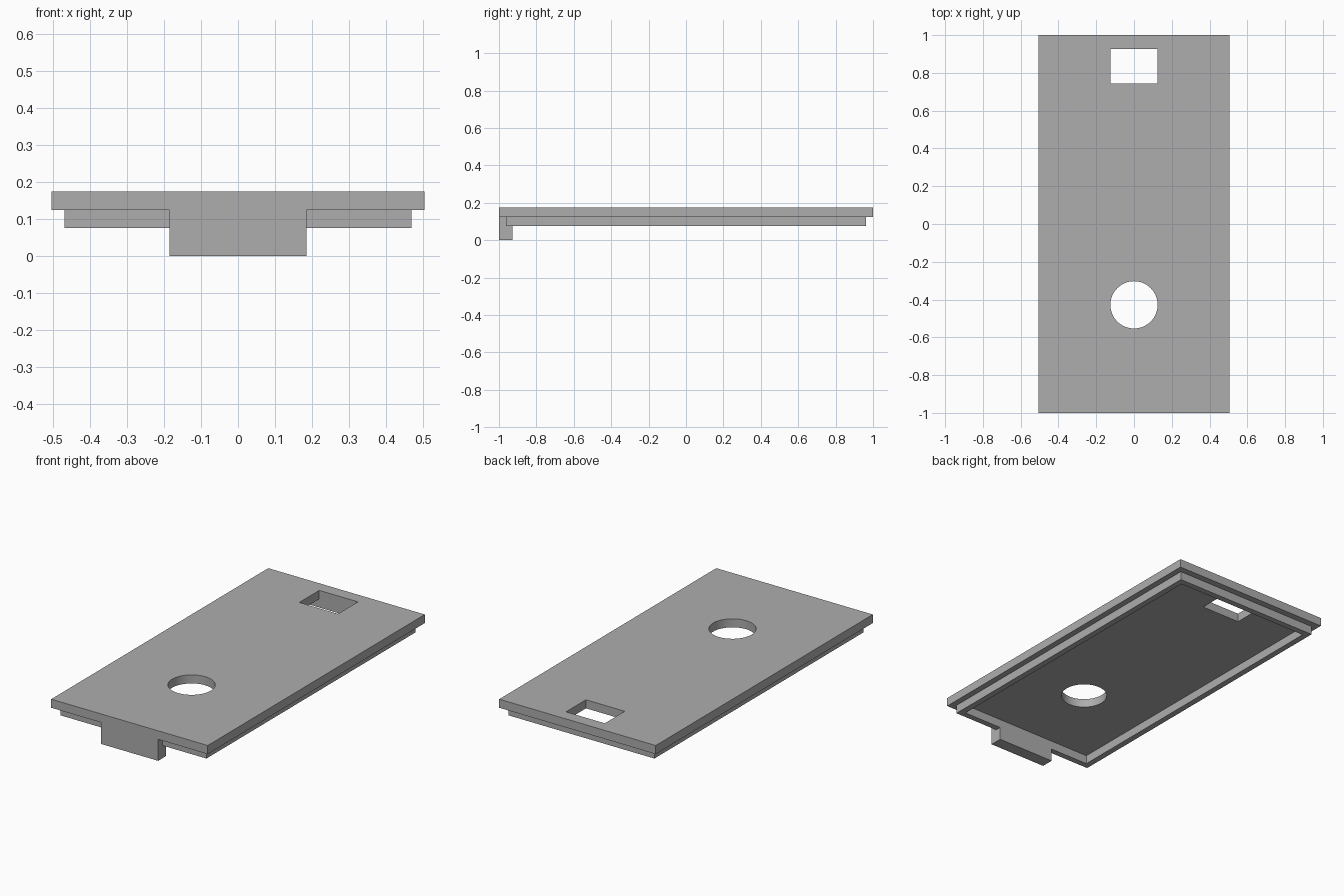
import bpy
from mathutils import Vector

default = bpy.data.objects.get("Cube")
if default:
    bpy.data.objects.remove(default, do_unlink=True)

# Single grey plastic
grey = bpy.data.materials.new("grey_plastic")
grey.use_nodes = True
colour = (0.42, 0.42, 0.42, 1)
grey.diffuse_color = colour
grey.node_tree.nodes["Principled BSDF"].inputs["Base Color"].default_value = colour


def box(name, low, high):
    """Axis-aligned box between two corners."""
    low, high = Vector(low), Vector(high)
    bpy.ops.mesh.primitive_cube_add(size=1, location=(low + high) / 2)
    obj = bpy.context.object
    obj.name = name
    obj.scale = high - low
    bpy.ops.object.transform_apply(location=True, rotation=False, scale=True)
    obj.data.materials.append(grey)
    return obj


def combine(target, other, operation):
    """Apply a boolean and discard the operand."""
    mod = target.modifiers.new(operation.lower(), "BOOLEAN")
    mod.operation = operation
    mod.solver = "EXACT"
    mod.object = other
    bpy.context.view_layer.objects.active = target
    bpy.ops.object.modifier_apply(modifier=mod.name)
    bpy.data.objects.remove(other, do_unlink=True)


HALF_W, HALF_L = 0.505, 1.0       # plate
RIM_X, RIM_Y = 0.47, 0.962        # outside of the rim
WALL = 0.035                      # rim thickness
IN_X, IN_Y = RIM_X - WALL, RIM_Y - WALL
RIM_Z, PLATE_Z, TOP = 0.075, 0.125, 0.175

# Locating rim under the plate
rim = box("rim", (-RIM_X, -RIM_Y, RIM_Z), (RIM_X, RIM_Y, PLATE_Z))
combine(rim, box("rim_cutter", (-IN_X, -IN_Y, 0), (IN_X, IN_Y, TOP)), "DIFFERENCE")

# Front tab, flush with the inside of the rim
tab = box("tab", (-0.185, -HALF_L, 0), (0.185, -IN_Y, PLATE_Z))

# Flat plate, fused with rim and tab into one moulded cover
cover = box("cover_plate", (-HALF_W, -HALF_L, PLATE_Z), (HALF_W, HALF_L, TOP))
combine(rim, tab, "UNION")
combine(cover, rim, "UNION")

# Rectangular slot at the back
combine(cover, box("slot_cutter", (-0.125, 0.743, 0.1), (0.125, IN_Y, 0.2)), "DIFFERENCE")

# Round hole near the front
bpy.ops.mesh.primitive_cylinder_add(vertices=64, radius=0.125, depth=0.2,
                                    location=(0, -0.428, 0.15))
hole_cutter = bpy.context.object
hole_cutter.data.materials.append(grey)
combine(cover, hole_cutter, "DIFFERENCE")

# Smooth hole wall, crisp edges elsewhere
bpy.ops.object.select_all(action="DESELECT")
cover.select_set(True)
bpy.context.view_layer.objects.active = cover
bpy.ops.object.shade_smooth_by_angle()
